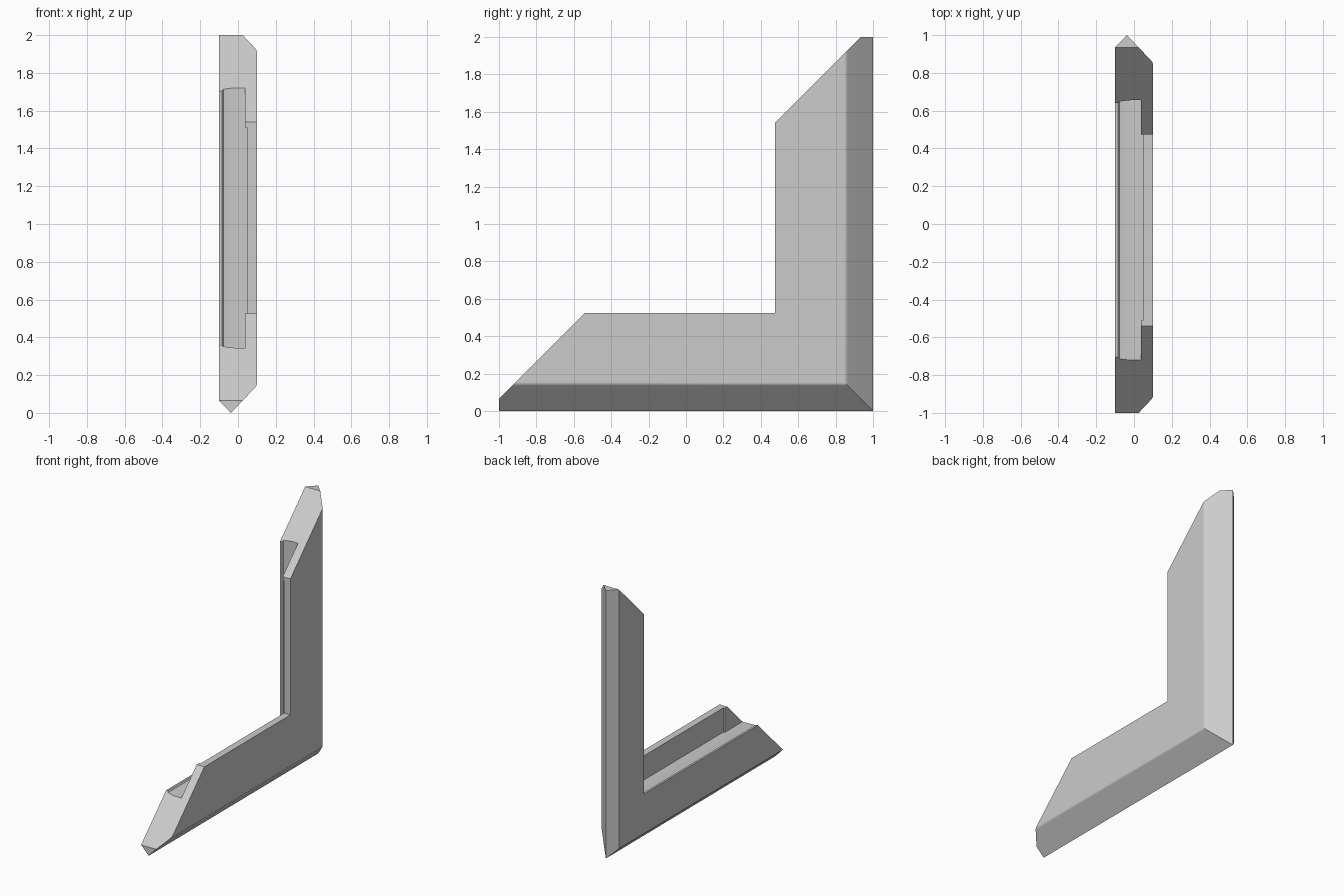
import bpy
import bmesh
import math

cube = bpy.data.objects.get("Cube")
if cube:
    bpy.data.objects.remove(cube, do_unlink=True)

grey = bpy.data.materials.new("plain grey")
grey.use_nodes = True
COLOUR = (0.6, 0.6, 0.6, 1)
grey.diffuse_color = COLOUR
grey.node_tree.nodes["Principled BSDF"].inputs["Base Color"].default_value = COLOUR

# Cross-section as (x, depth in from the outer edge)
BLUNT = 0.065     # depth of the blunt tip before the 45 degree end cut
WALL, RECESS = 0.037, 0.048
section = [(-0.1, BLUNT), (-0.038, 0), (0.025, BLUNT)]
# softly rounded chamfer edge on the tall side
section += [(0.091, 0.135), (0.0955, 0.1405), (0.0985, 0.1465), (0.1, 0.154)]
# tall wall, channel floor and low lip
section += [(0.1, 0.525), (WALL, 0.525), (WALL, 0.344)]
section += [(-0.01, 0.344), (-0.045, 0.347), (-0.078, 0.352),
            (-0.085, 0.36), (-0.1, 0.36)]


def end_cut(d):
    return -1 + max(0, d - BLUNT)


def recess_start(d):
    return -0.51


def lower(start):
    return lambda d: (start(d), d)


def upper(start):
    return lambda d: (1 - d, 1 - start(d))


def corner(d):
    return 1 - d, d


# Stations along the L; the tall wall is thinner between the two ends
stations = [(lower(end_cut), WALL), (lower(recess_start), WALL),
            (lower(recess_start), RECESS), (corner, RECESS),
            (upper(recess_start), RECESS), (upper(recess_start), WALL),
            (upper(end_cut), WALL)]

bm = bmesh.new()
rings = []
for place, inner in stations:
    rings.append([bm.verts.new((inner if x == WALL else x, *place(d)))
                  for x, d in section])

# Skin between stations
n = len(section)
for a, b in zip(rings, rings[1:]):
    for i in range(n):
        j = (i + 1) % n
        face = bm.faces.new((a[i], a[j], b[j], b[i]))
        if face.calc_area() < 1e-6:
            bm.faces.remove(face)

# Blunt tip and sloped cut at each end
for ring in (rings[0], rings[-1]):
    bm.faces.new(ring[:3])
    bm.faces.new([ring[0]] + ring[2:])

bmesh.ops.remove_doubles(bm, verts=bm.verts, dist=1e-5)
bmesh.ops.recalc_face_normals(bm, faces=bm.faces)
if bm.calc_volume(signed=True) < 0:
    bmesh.ops.reverse_faces(bm, faces=bm.faces)

mesh = bpy.data.meshes.new("corner_bracket")
bm.to_mesh(mesh)
bm.free()
mesh.materials.append(grey)
bracket = bpy.data.objects.new("corner_bracket", mesh)
bpy.context.collection.objects.link(bracket)

# Smooth the rounded edge, keep the rest crisp
bpy.context.view_layer.objects.active = bracket
bracket.select_set(True)
bpy.ops.object.shade_smooth_by_angle(angle=math.radians(25))
weighted = bracket.modifiers.new("even_shading", "WEIGHTED_NORMAL")
weighted.keep_sharp = True
